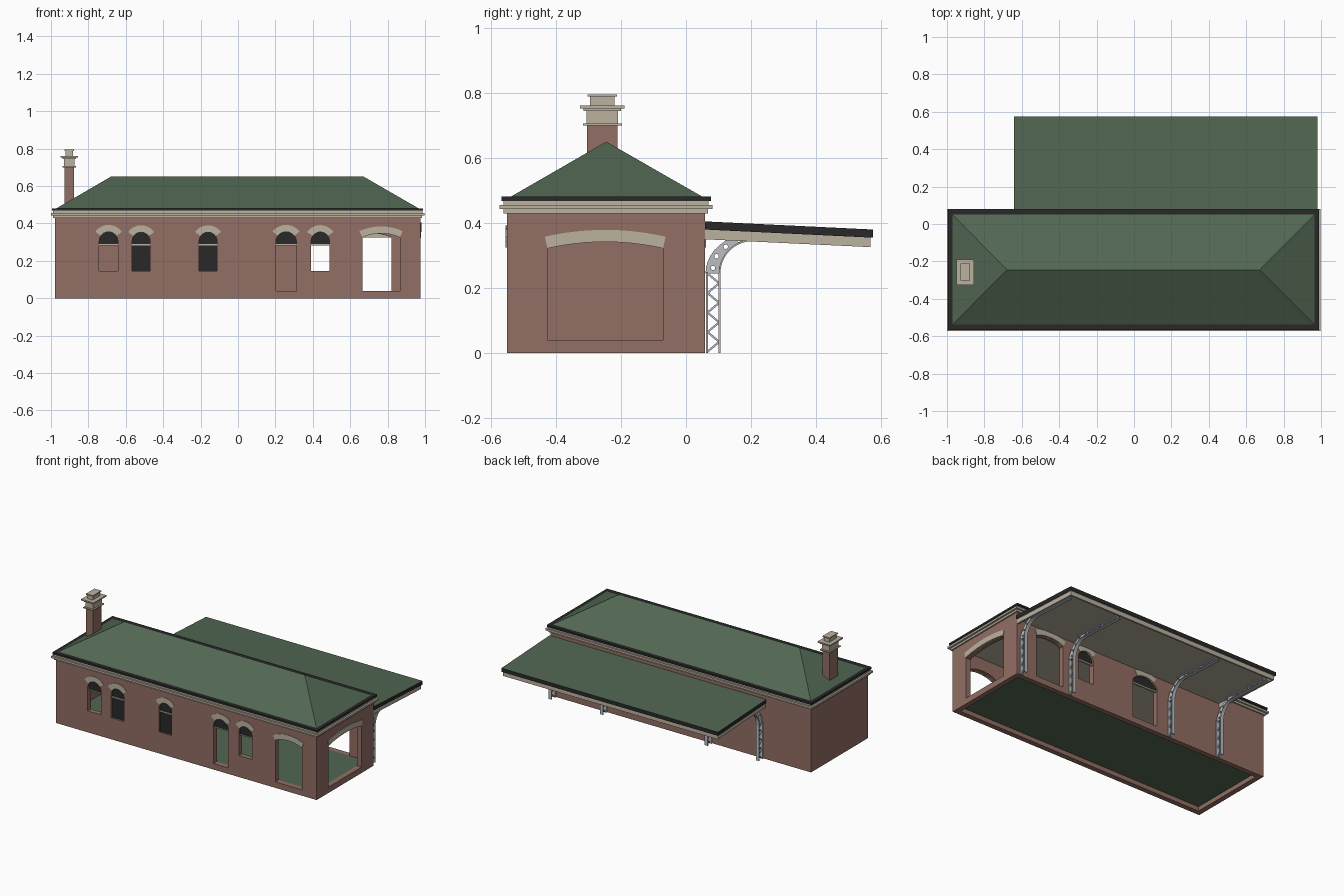
import bpy, bmesh, math
from mathutils import Matrix, Vector

if "Cube" in bpy.data.objects:
    bpy.data.objects.remove(bpy.data.objects["Cube"])


def material(name, rgb):
    m = bpy.data.materials.new(name)
    lin = [(c / 255 / 12.92) if c < 10 else ((c / 255 + 0.055) / 1.055) ** 2.4 for c in rgb]
    m.diffuse_color = (*lin, 1)
    m.use_nodes = True
    m.node_tree.nodes["Principled BSDF"].inputs["Base Color"].default_value = m.diffuse_color
    return m


BRICK = material("brick red", (146, 110, 100))
STONE = material("beige stone", (187, 178, 160))
GREEN = material("roof green", (82, 103, 82))
BLACK = material("black trim", (40, 40, 41))
STEEL = material("light grey steel", (188, 190, 194))


def add(name, bm, *mats):
    bmesh.ops.recalc_face_normals(bm, faces=bm.faces)
    me = bpy.data.meshes.new(name)
    bm.to_mesh(me)
    bm.free()
    for m in mats:
        me.materials.append(m)
    ob = bpy.data.objects.new(name, me)
    bpy.context.collection.objects.link(ob)
    return ob


def prism(name, pts, axis, a, b, mat):
    """Extrude a 2D outline (other horizontal axis, z) along axis from a to b."""
    bm = bmesh.new()
    put = (lambda t, u, z: (t, u, z)) if axis == 'x' else (lambda t, u, z: (u, t, z))
    lo = [bm.verts.new(put(a, *p)) for p in pts]
    hi = [bm.verts.new(put(b, *p)) for p in pts]
    bm.faces.new(lo)
    bm.faces.new(hi[::-1])
    for i in range(len(pts)):
        j = (i + 1) % len(pts)
        bm.faces.new((lo[i], lo[j], hi[j], hi[i]))
    return add(name, bm, mat)


def box(name, x0, x1, y0, y1, z0, z1, mat):
    return prism(name, [(y0, z0), (y1, z0), (y1, z1), (y0, z1)], 'x', x0, x1, mat)


def arch(c, a, spring, rise, off=0.0, frac=1.0, n=12):
    r = (a * a + rise * rise) / (2 * rise)
    zc = spring + rise - r
    half = math.acos(max(-1, min(1, (spring - zc) / r))) * frac
    return [(c + (r + off) * math.sin(t), zc + (r + off) * math.cos(t))
            for t in [half * (1 - 2 * i / n) for i in range(n + 1)]]


# wall shell, cut by the room and the openings
X0, X1, Y0, Y1, T = -0.978, 0.975, -0.55, 0.058, 0.035
walls = box("walls", X0, X1, Y0, Y1, 0, 0.435, BRICK)


def cut(cutter):
    mod = walls.modifiers.new("cut", 'BOOLEAN')
    mod.operation, mod.solver, mod.object = 'DIFFERENCE', 'EXACT', cutter
    bpy.context.view_layer.objects.active = walls
    bpy.ops.object.modifier_apply(modifier=mod.name)
    bpy.data.objects.remove(cutter)


cut(box("room_cutter", X0 + T, X1 - T, Y0 + T, Y1 - T, -0.1, 0.6, BRICK))

# side, centre, width, sill, spring, rise, glass bottom (None = no glass)
OPENINGS = [
    ("front", -0.692, 0.100, 0.145, 0.306, 0.049, 0.285),
    ("front", -0.518, 0.096, 0.145, 0.306, 0.047, 0.145),
    ("front", -0.160, 0.096, 0.145, 0.306, 0.047, 0.145),
    ("front", 0.257, 0.110, 0.040, 0.306, 0.049, 0.285),
    ("front", 0.440, 0.098, 0.145, 0.306, 0.048, 0.285),
    ("front", 0.765, 0.200, 0.040, 0.325, 0.022, None),
    ("right", -0.248, 0.355, 0.040, 0.322, 0.020, None),
    ("back", 0.715, 0.210, 0.040, 0.325, 0.022, None),
    ("back", 0.430, 0.120, 0.145, 0.306, 0.049, 0.285),
    ("back", -0.040, 0.190, 0.040, 0.306, 0.045, 0.285),
]
PLANES = {"front": ('y', Y0, 1), "back": ('y', Y1, -1), "right": ('x', X1, -1)}

for side, c, w, sill, spring, rise, glass in OPENINGS:
    axis, face, inward = PLANES[side]
    a = w / 2
    top = arch(c, a, spring, rise)
    cut(prism("opening_cutter", [(c - a, sill), (c + a, sill)] + top, axis,
              face - inward * 0.02, face + inward * (T + 0.02), BRICK))
    # stone hood over the arch
    frac = 1.0 if glass is None else 0.62
    hood = arch(c, a, spring, rise, 0, frac) + arch(c, a, spring, rise, 0.037, frac)[::-1]
    prism(side + "_arch_hood", hood, axis, face - inward * 0.004, face + inward * 0.01, STONE)
    if glass is not None:
        prism(side + "_window_glass", [(c - a, glass), (c + a, glass)] + top, axis,
              face + inward * 0.012, face + inward * 0.018, BLACK)
        prism(side + "_window_transom", [(c - a, 0.282), (c + a, 0.282), (c + a, 0.289), (c - a, 0.289)],
              axis, face + inward * 0.008, face + inward * 0.02, STONE)

# stone stripe round the walls, chosen by height
bm = bmesh.new()
bm.from_mesh(walls.data)
for z in (0.25, 0.28):
    bmesh.ops.bisect_plane(bm, geom=bm.verts[:] + bm.edges[:] + bm.faces[:],
                           plane_co=(0, 0, z), plane_no=(0, 0, 1))
for f in bm.faces:
    zs = [v.co.z for v in f.verts]
    f.material_index = int(min(zs) > 0.249 and max(zs) < 0.281)
bm.to_mesh(walls.data)
bm.free()
walls.data.materials.clear()
walls.data.materials.append(BRICK)
walls.data.materials.append(STONE)

box("floor", X0 + T, X1 - T, Y0 + T, Y1 - T, 0.03, 0.04, GREEN)

# stepped cornice and gutter
for i, (z0, z1, o) in enumerate([(0.43, 0.443, 0.01), (0.443, 0.456, 0.023), (0.456, 0.47, 0.011)]):
    box("cornice_%d" % (i + 1), X0 - o, X1 + o, Y0 - o, Y1 + o, z0, z1, STONE)
box("gutter", -0.995, 0.99, -0.567, 0.077, 0.468, 0.481, BLACK)

# hipped roof
bm = bmesh.new()
e = [bm.verts.new(p) for p in ((-0.972, -0.54, 0.48), (0.967, -0.54, 0.48), (0.967, 0.052, 0.48), (-0.972, 0.052, 0.48))]
r = [bm.verts.new(p) for p in ((-0.68, -0.245, 0.65), (0.672, -0.245, 0.65))]
for f in ((e[0], e[1], r[1], r[0]), (e[1], e[2], r[1]), (e[2], e[3], r[0], r[1]), (e[3], e[0], r[0]), e[::-1]):
    bm.faces.new(f)
add("hip_roof", bm, GREEN)

# chimney: half sizes in x and y, then z range
for name, hx, hy, z0, z1, m in [
    ("chimney_shaft", 0.026, 0.047, 0.47, 0.70, BRICK),
    ("chimney_lower_ring", 0.037, 0.060, 0.700, 0.706, STONE),
    ("chimney_neck", 0.027, 0.048, 0.706, 0.744, STONE),
    ("chimney_cornice_low", 0.036, 0.058, 0.744, 0.752, STONE),
    ("chimney_cornice_high", 0.047, 0.068, 0.752, 0.761, STONE),
    ("chimney_top", 0.020, 0.038, 0.761, 0.788, STONE),
    ("chimney_cap", 0.026, 0.045, 0.788, 0.795, STONE),
]:
    box(name, -0.902 - hx, -0.902 + hx, -0.257 - hy, -0.257 + hy, z0, z1, m)

# platform canopy: green above, black edge, stone below
canopy = prism("canopy_roof", [(0.058, 0.38), (0.574, 0.355), (0.574, 0.38), (0.058, 0.405)],
               'x', -0.642, 0.982, GREEN)
canopy.data.materials.append(BLACK)
canopy.data.materials.append(STONE)
for p in canopy.data.polygons:
    p.material_index = 0 if p.normal.z > 0.5 else 2 if p.normal.z < -0.5 else 1
side_fascia = [(0.058, 0.35), (0.566, 0.326), (0.566, 0.357), (0.058, 0.382)]
prism("canopy_left_fascia", side_fascia, 'x', -0.635, -0.623, STONE)
prism("canopy_right_fascia", side_fascia, 'x', 0.963, 0.975, STONE)
box("canopy_front_fascia", -0.635, 0.975, 0.554, 0.566, 0.326, 0.357, STONE)

# canopy bracket: flat bars between (y, z) points
bm = bmesh.new()


def bar(p, q, t, w):
    p, q = Vector((0, *p)), Vector((0, *q))
    d = q - p
    m = Matrix.Translation((p + q) / 2) @ Matrix.Rotation(math.atan2(d.z, d.y), 4, 'X')
    bmesh.ops.create_cube(bm, size=1, matrix=m @ Matrix.Diagonal((w, d.length, t, 1)))


def lattice(a0, a1, b0, b1, n):
    """Zigzag between line a0-a1 and line b0-b1."""
    mix = lambda p, q, t: (p[0] + (q[0] - p[0]) * t, p[1] + (q[1] - p[1]) * t)
    pts = [mix(*((a0, a1) if i % 2 == 0 else (b0, b1)), i / n) for i in range(n + 1)]
    for p, q in zip(pts, pts[1:]):
        bar(p, q, 0.006, 0.008)


bar((0.065, 0), (0.065, 0.25), 0.006, 0.024)
bar((0.103, 0), (0.103, 0.247), 0.006, 0.024)
lattice((0.066, 0.005), (0.066, 0.245), (0.102, 0.005), (0.102, 0.245), 8)
curve = [(0.205 - 0.102 * math.cos(t), 0.245 + 0.102 * math.sin(t))
         for t in [math.pi / 2 * i / 10 for i in range(11)]]
for p, q in zip(curve, curve[1:]):
    bar(p, q, 0.005, 0.024)
bar((0.2, 0.347), (0.53, 0.331), 0.005, 0.024)
bar((0.15, 0.372), (0.53, 0.354), 0.005, 0.024)
lattice((0.2, 0.348), (0.53, 0.332), (0.2, 0.369), (0.53, 0.353), 14)

# curved gusset plate with round holes, made as a filled 2D curve
cu = bpy.data.curves.new("gusset", 'CURVE')
cu.dimensions, cu.fill_mode, cu.extrude = '2D', 'BOTH', 0.005
outer = [(0.205 - 0.145 * math.cos(t), 0.245 + 0.123 * math.sin(t))
         for t in [math.pi / 2 * i / 10 for i in range(11)]]
holes = [[(y + 0.007 * math.cos(k * math.pi / 5), z + 0.007 * math.sin(k * math.pi / 5)) for k in range(10)]
         for y, z in ((0.083, 0.262), (0.094, 0.298), (0.122, 0.327), (0.162, 0.349))]
for pts in [outer + curve[::-1]] + holes:
    sp = cu.splines.new('POLY')
    sp.points.add(len(pts) - 1)
    for s, (y, z) in zip(sp.points, pts):
        s.co = (y, z, 0, 1)
    sp.use_cyclic_u = True
tmp = bpy.data.objects.new("gusset_helper", cu)
bpy.context.collection.objects.link(tmp)
plate = bpy.data.meshes.new_from_object(tmp.evaluated_get(bpy.context.evaluated_depsgraph_get()))
plate.transform(Matrix(((0, 0, 1, 0), (1, 0, 0, 0), (0, 1, 0, 0), (0, 0, 0, 1))))
bm.from_mesh(plate)
bpy.data.objects.remove(tmp)
for f in bm.faces:
    f.material_index = 0

first = add("canopy_bracket_1", bm, STEEL)
for i, x in enumerate((-0.61, -0.225, 0.56, 0.945)):
    ob = first if i == 0 else bpy.data.objects.new("canopy_bracket_%d" % (i + 1), first.data)
    if i:
        bpy.context.collection.objects.link(ob)
    ob.location.x = x
